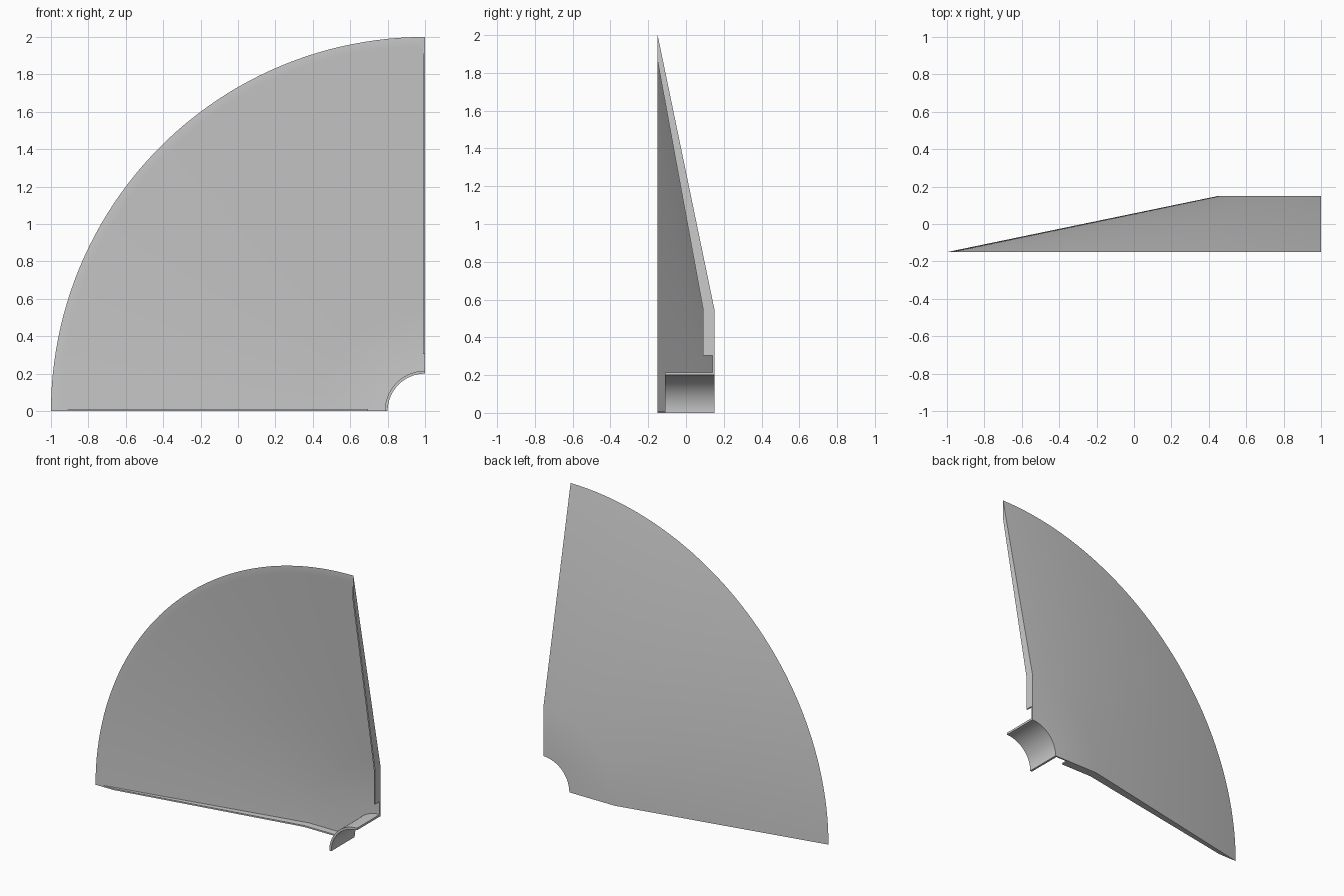
import bpy, bmesh, math
from mathutils import Vector

cube = bpy.data.objects.get("Cube")
if cube:
    bpy.data.objects.remove(cube)

grey = bpy.data.materials.new("plain grey")
grey.use_nodes = True
colour = (0.6, 0.6, 0.6, 1)
grey.diffuse_color = colour
grey.node_tree.nodes["Principled BSDF"].inputs["Base Color"].default_value = colour


def finish(bm, name):
    bmesh.ops.recalc_face_normals(bm, faces=bm.faces)
    mesh = bpy.data.meshes.new(name)
    bm.to_mesh(mesh)
    bm.free()
    mesh.materials.append(grey)
    obj = bpy.data.objects.new(name, mesh)
    bpy.context.collection.objects.link(obj)
    bpy.ops.object.select_all(action='DESELECT')
    obj.select_set(True)
    bpy.context.view_layer.objects.active = obj
    bpy.ops.object.shade_smooth_by_angle(angle=math.radians(30))
    return obj


def quarter_sweep(name, profile, steps=48):
    """Sweep a closed (radius, y) profile a quarter turn about the corner axis."""
    bm = bmesh.new()
    rings = []
    for i in range(steps + 1):
        a = math.pi / 2 * i / steps
        rings.append([bm.verts.new((1 - r * math.cos(a), y, r * math.sin(a)))
                      for r, y in profile])
    n = len(profile)
    for a, b in zip(rings, rings[1:]):
        for j in range(n):
            k = (j + 1) % n
            bm.faces.new((a[j], a[k], b[k], b[j]))
    bm.faces.new(rings[0])
    bm.faces.new(rings[-1])
    return finish(bm, name)


def flange(name, profile, along, across, thickness=0.01):
    """Thin plate on a straight cut edge, running out from the corner."""
    bm = bmesh.new()
    face = bm.faces.new([bm.verts.new(Vector((1, y, 0)) + along * r)
                         for r, y in profile])
    ext = bmesh.ops.extrude_face_region(bm, geom=[face])
    bmesh.ops.translate(bm, vec=across * thickness,
                        verts=[v for v in ext["geom"] if isinstance(v, bmesh.types.BMVert)])
    return finish(bm, name)


# Thin dished shell: flat centre, then a cone out to the flat rim
quarter_sweep("dish_shell", [(0.2, 0.15), (0.55, 0.15), (2, -0.15),
                             (1.95, -0.15), (0.55, 0.14), (0.2, 0.14)])

# Sleeve around the corner axis
quarter_sweep("hub_sleeve", [(0.2, 0.14), (0.215, 0.14), (0.215, -0.11), (0.2, -0.11)])

# Stiffening strips on both straight edges
strip = [(0.305, 0.14), (0.55, 0.14), (1.95, -0.15),
         (1.86, -0.15), (0.55, 0.09), (0.305, 0.09)]
left, up = Vector((-1, 0, 0)), Vector((0, 0, 1))
flange("bottom_flange", strip, left, up)
flange("side_flange", strip, up, left)
